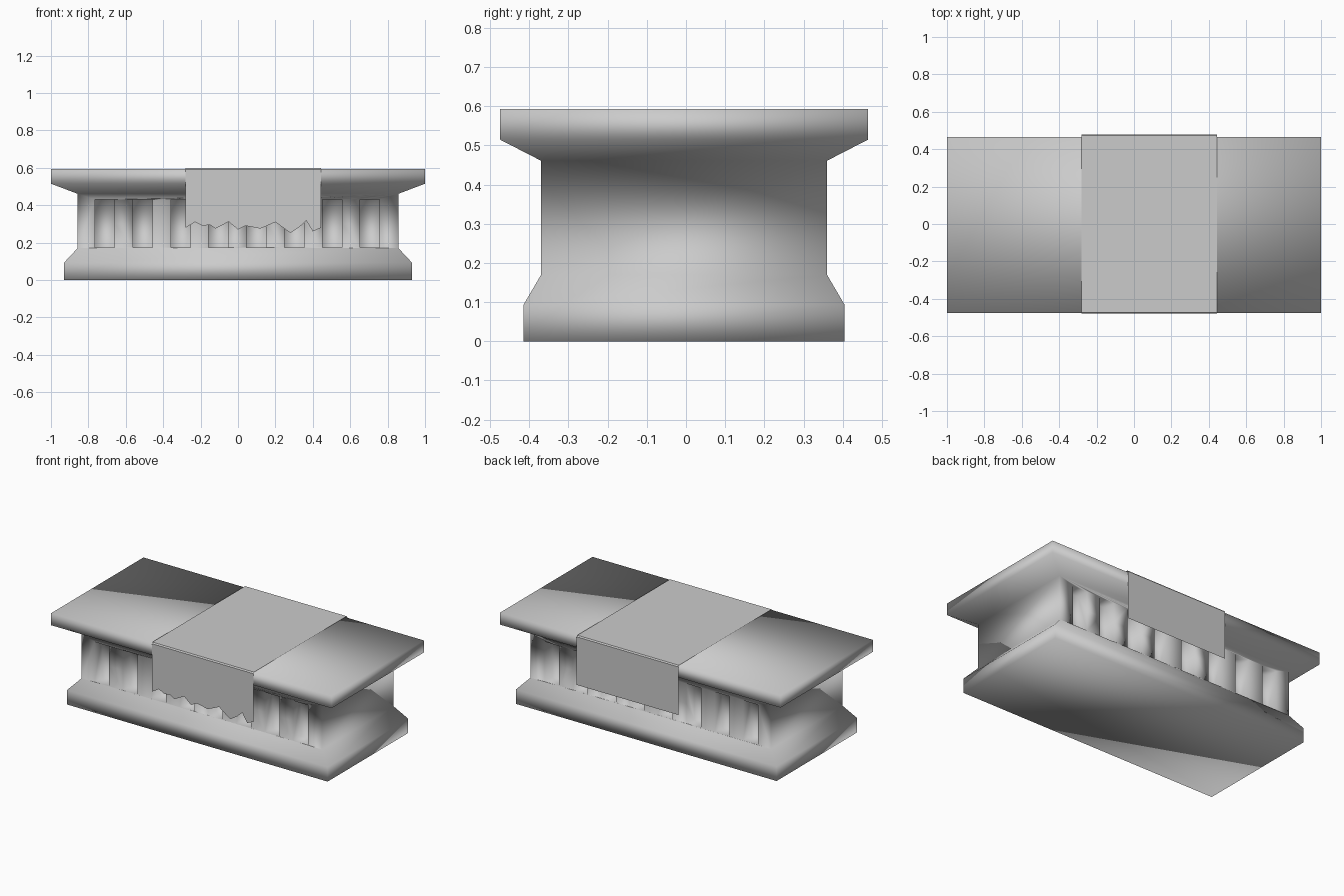
import bpy, bmesh

if "Cube" in bpy.data.objects:
    bpy.data.objects.remove(bpy.data.objects["Cube"])

CY = -0.005  # the stone sits slightly forward of centre


def make_object(name, bm, smooth):
    for f in bm.faces:
        f.smooth = smooth
    mesh = bpy.data.meshes.new(name)
    bm.to_mesh(mesh)
    bm.free()
    ob = bpy.data.objects.new(name, mesh)
    bpy.context.collection.objects.link(ob)
    return ob


# Stone block: rectangles (half x, half y, z) lofted from floor to slab top
rings = [(0.93, 0.41, 0), (0.93, 0.41, 0.093), (0.858, 0.365, 0.17),
         (0.858, 0.365, 0.461), (1.0, 0.47, 0.515), (1.0, 0.47, 0.593)]
bm = bmesh.new()
loops = [[bm.verts.new((sx * x, CY + sy * y, z))
          for sx, sy in ((-1, -1), (1, -1), (1, 1), (-1, 1))] for x, y, z in rings]
for lo, hi in zip(loops, loops[1:]):
    for i in range(4):
        j = (i + 1) % 4
        bm.faces.new((lo[i], lo[j], hi[j], hi[i]))
bm.faces.new(loops[0][::-1])
bm.faces.new(loops[-1])
altar = make_object("altar_stone", bm, True)

# Recess cutters: eight niches on the front and eight on the back
DEPTH = 0.08
bm = bmesh.new()
for side in (-1, 1):
    for i in range(8):
        cube = bmesh.ops.create_cube(bm, size=1)["verts"]
        bmesh.ops.scale(bm, vec=(0.104, 2 * DEPTH, 0.257), verts=cube)
        bmesh.ops.translate(bm, verts=cube, vec=(
            -0.712 + 0.2025 * i, CY + side * 0.365, 0.3015))
cutter = make_object("niche_cutter", bm, True)
cutter.hide_render = True
cutter.hide_set(True)
mod = altar.modifiers.new("niches", "BOOLEAN")
mod.operation = "DIFFERENCE"
mod.solver = "EXACT"
mod.object = cutter
bpy.context.view_layer.objects.active = altar
altar.select_set(True)
bpy.ops.object.modifier_apply(modifier=mod.name)
bpy.data.objects.remove(cutter)

# Cloth: thin sheet over the slab, torn hem in front, straight hem behind
hem = [(-0.28, 0.28), (-0.23, 0.31), (-0.19, 0.29), (-0.15, 0.295), (-0.12, 0.275),
       (-0.05, 0.312), (0.0, 0.27), (0.04, 0.29), (0.12, 0.275), (0.2, 0.31),
       (0.28, 0.252), (0.33, 0.285), (0.365, 0.318), (0.40, 0.26), (0.445, 0.28)]
bm = bmesh.new()
rows = []
for x, z in hem:
    rows.append([bm.verts.new(p) for p in (
        (x, -0.478, z), (x, -0.478, 0.59), (x, -0.472, 0.598),
        (x, 0.472, 0.598), (x, 0.478, 0.59), (x, 0.478, 0.28))])
for a, b in zip(rows, rows[1:]):
    for k in range(5):
        bm.faces.new((a[k], b[k], b[k + 1], a[k + 1]))
make_object("altar_cloth", bm, False)
